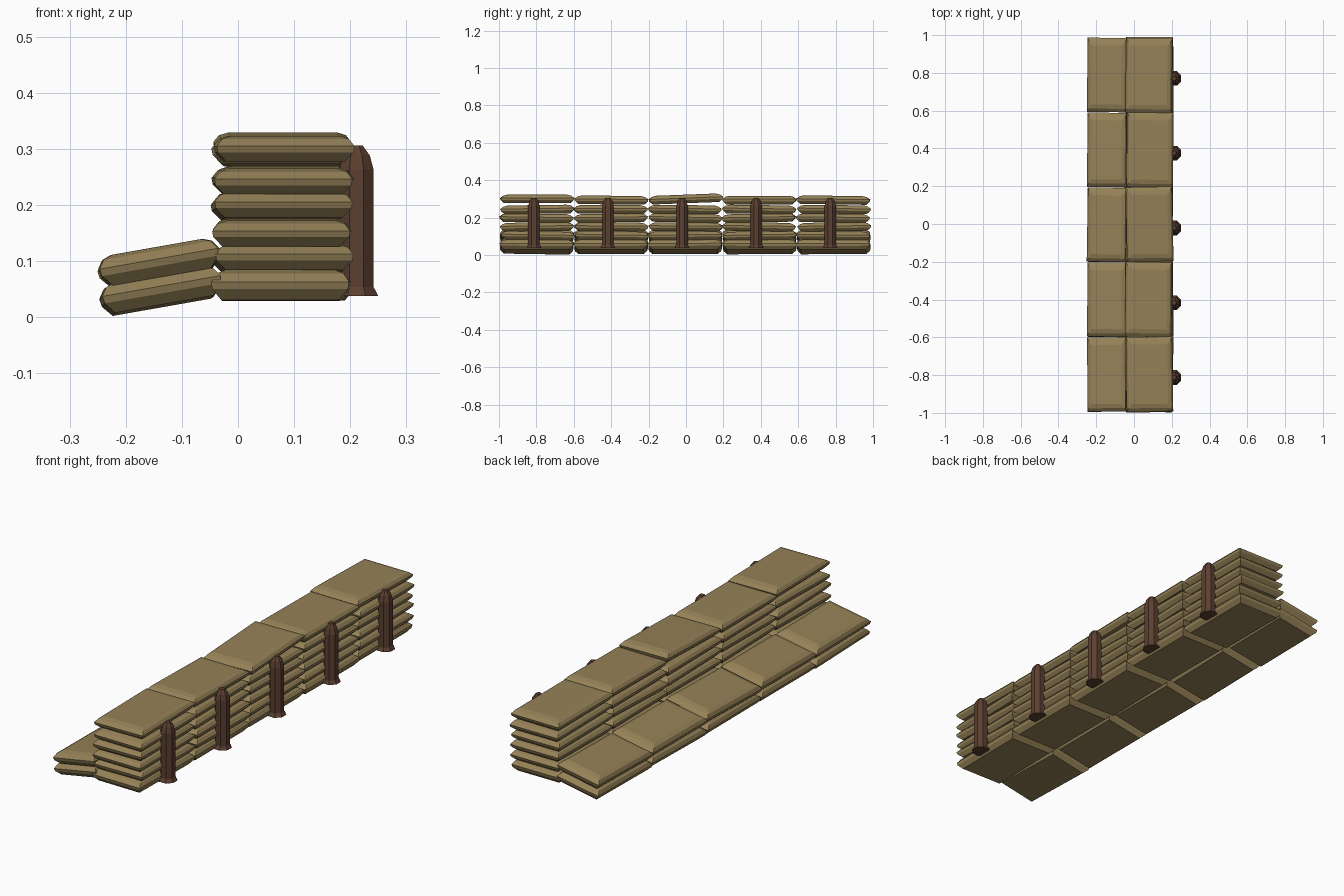
import bpy, bmesh, math, random
from mathutils import Matrix

if "Cube" in bpy.data.objects:
    bpy.data.objects.remove(bpy.data.objects["Cube"])

random.seed(4)


def material(name, color):
    m = bpy.data.materials.new(name)
    m.diffuse_color = (*color, 1)
    m.use_nodes = True
    m.node_tree.nodes["Principled BSDF"].inputs["Base Color"].default_value = m.diffuse_color
    return m


SACK = material("sackcloth", (0.30, 0.22, 0.095))
WOOD = material("dark_wood", (0.105, 0.050, 0.030))


def finish(name, bm, mat, matrix):
    bmesh.ops.recalc_face_normals(bm, faces=bm.faces)
    me = bpy.data.meshes.new(name)
    bm.to_mesh(me)
    bm.free()
    me.materials.append(mat)
    ob = bpy.data.objects.new(name, me)
    ob.matrix_world = matrix
    bpy.context.collection.objects.link(ob)


def loft(bm, rings):
    loops = [[bm.verts.new(p) for p in r] for r in rings]
    n = len(loops[0])
    for a, b in zip(loops, loops[1:]):
        for i in range(n):
            j = (i + 1) % n
            bm.faces.new((a[i], a[j], b[j], b[i]))
    bm.faces.new(loops[0][::-1])
    bm.faces.new(loops[-1])


def sandbag(name, loc, length_x, length_y, thick, rot):
    """Flat pillow with bevelled rims: (height, x inset, y inset) per ring."""
    rings = []
    for h, ix, iy in ((-0.5, 0.018, 0.022), (-0.14, 0.002, 0.004),
                      (0.10, 0, 0), (0.38, 0.010, 0.018), (0.5, 0.026, 0.040)):
        x, y, z = length_x / 2 - ix, length_y / 2 - iy, h * thick
        rings.append([(-x, -y, z), (x, -y, z), (x, y, z), (-x, y, z)])
    bm = bmesh.new()
    loft(bm, rings)
    m = Matrix.Translation(loc)
    for angle, axis in zip(rot, "XYZ"):
        m = m @ Matrix.Rotation(math.radians(angle), 4, axis)
    finish(name, bm, SACK, m)


def post(name, loc):
    """Octagonal stake with flared foot and domed tip."""
    rings = []
    for z, r in ((0, 0.042), (0.016, 0.033), (0.225, 0.033),
                 (0.250, 0.026), (0.268, 0.012)):
        rings.append([(r * math.cos(a), r * math.sin(a), z)
                      for a in (math.tau * (k + 0.5) / 8 for k in range(8))])
    bm = bmesh.new()
    loft(bm, rings)
    finish(name, bm, WOOD, Matrix.Translation(loc))


layer_z = [0.057, 0.104, 0.151, 0.198, 0.244, 0.300]
top_tilt = [0, -0.6, 2.2, 0, -0.8]
for c in range(5):
    y = -0.797 + 0.3965 * c
    # main wall stack
    for k, z in enumerate(layer_z):
        j = random.uniform
        tilt = j(-1.2, 1.2) if k else j(-0.3, 0.3)
        if k == 5:
            tilt = top_tilt[c]
        sandbag(f"wall_bag_{c}_{k}",
                (0.081 + j(-0.004, 0.004), y + j(-0.004, 0.004),
                 z + (-0.006 if k == 5 and c in (1, 3, 4) else 0)),
                0.246, 0.395, 0.054 if k == 0 else 0.046,
                (tilt, 0, j(-1.2, 1.2)))
    # sloping apron, two bags deep
    for k, z in enumerate((0.047, 0.097)):
        sandbag(f"apron_bag_{c}_{k}", (-0.138 - 0.003 * k, y, z),
                0.214, 0.393, 0.054,
                (random.uniform(-0.6, 0.6) if k else (-0.8 if c == 0 else 0.2),
                 -10, random.uniform(-1, 1)))
    post(f"post_{c}", (0.211, -0.813 + 0.396 * c, 0.038))
